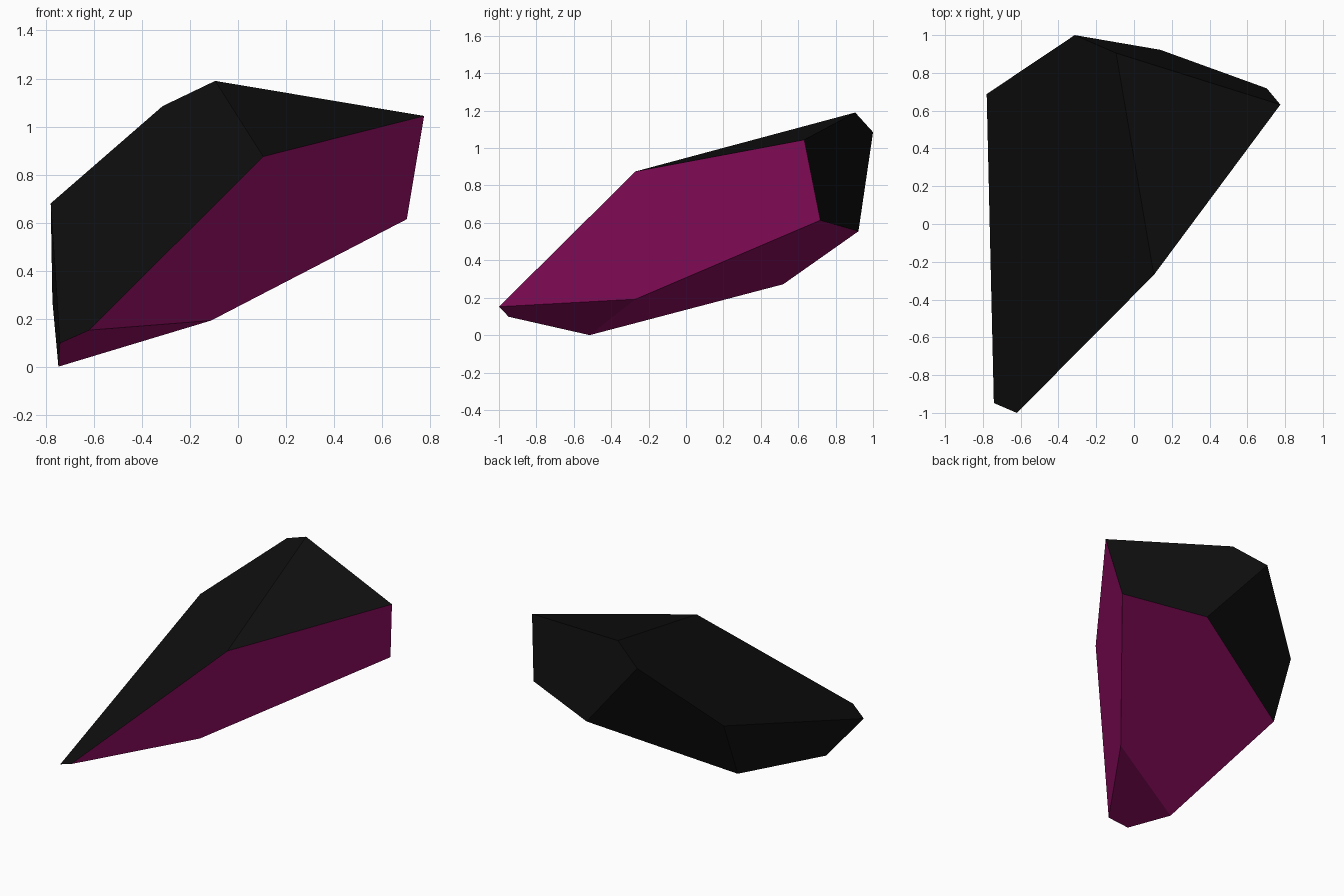
import bpy
import bmesh
from mathutils import Vector

default_cube = bpy.data.objects.get("Cube")
if default_cube:
    bpy.data.objects.remove(default_cube, do_unlink=True)


def make_material(name, colour):
    material = bpy.data.materials.new(name)
    material.use_nodes = True
    material.diffuse_color = colour
    shader = material.node_tree.nodes["Principled BSDF"]
    shader.inputs["Base Color"].default_value = colour
    shader.inputs["Roughness"].default_value = 0.8
    return material


# Corners of the faceted shard
corners = {
    "nose_tip": (-0.62, -1.0, 0.152),
    "nose_left": (-0.742, -0.948, 0.098),
    "keel_front": (-0.748, -0.515, 0.0),
    "keel_side": (-0.112, -0.27, 0.192),
    "keel_back": (-0.773, 0.52, 0.272),
    "brow": (0.105, -0.27, 0.875),
    "wing_top": (0.775, 0.632, 1.044),
    "wing_base": (0.703, 0.718, 0.614),
    "peak": (-0.095, 0.905, 1.19),
    "peak_back": (-0.314, 1.0, 1.085),
    "shoulder": (-0.78, 0.688, 0.68),
    "tail": (0.14, 0.922, 0.555),
}

# Facets grouped by colour: dark crust, then the cut underside
crust_facets = [
    "nose_tip brow peak peak_back shoulder nose_left",
    "brow wing_top peak",
    "wing_top wing_base tail peak_back peak",
    "peak_back tail keel_back shoulder",
    "shoulder keel_back keel_front nose_left",
]
cut_facets = [
    "nose_tip keel_side wing_base wing_top brow",
    "nose_tip nose_left keel_front keel_side",
    "keel_front keel_back tail wing_base keel_side",
]

bm = bmesh.new()
points = {name: bm.verts.new(Vector(place)) for name, place in corners.items()}
for slot, facets in enumerate((crust_facets, cut_facets)):
    for facet in facets:
        face = bm.faces.new([points[name] for name in facet.split()])
        face.material_index = slot
        face.smooth = False
bmesh.ops.recalc_face_normals(bm, faces=bm.faces[:])

mesh = bpy.data.meshes.new("faceted_shard")
bm.to_mesh(mesh)
bm.free()
mesh.materials.append(make_material("crust_black", (0.005, 0.005, 0.005, 1.0)))
mesh.materials.append(make_material("cut_magenta", (0.32, 0.005, 0.14, 1.0)))

shard = bpy.data.objects.new("faceted_shard", mesh)
bpy.context.collection.objects.link(shard)
